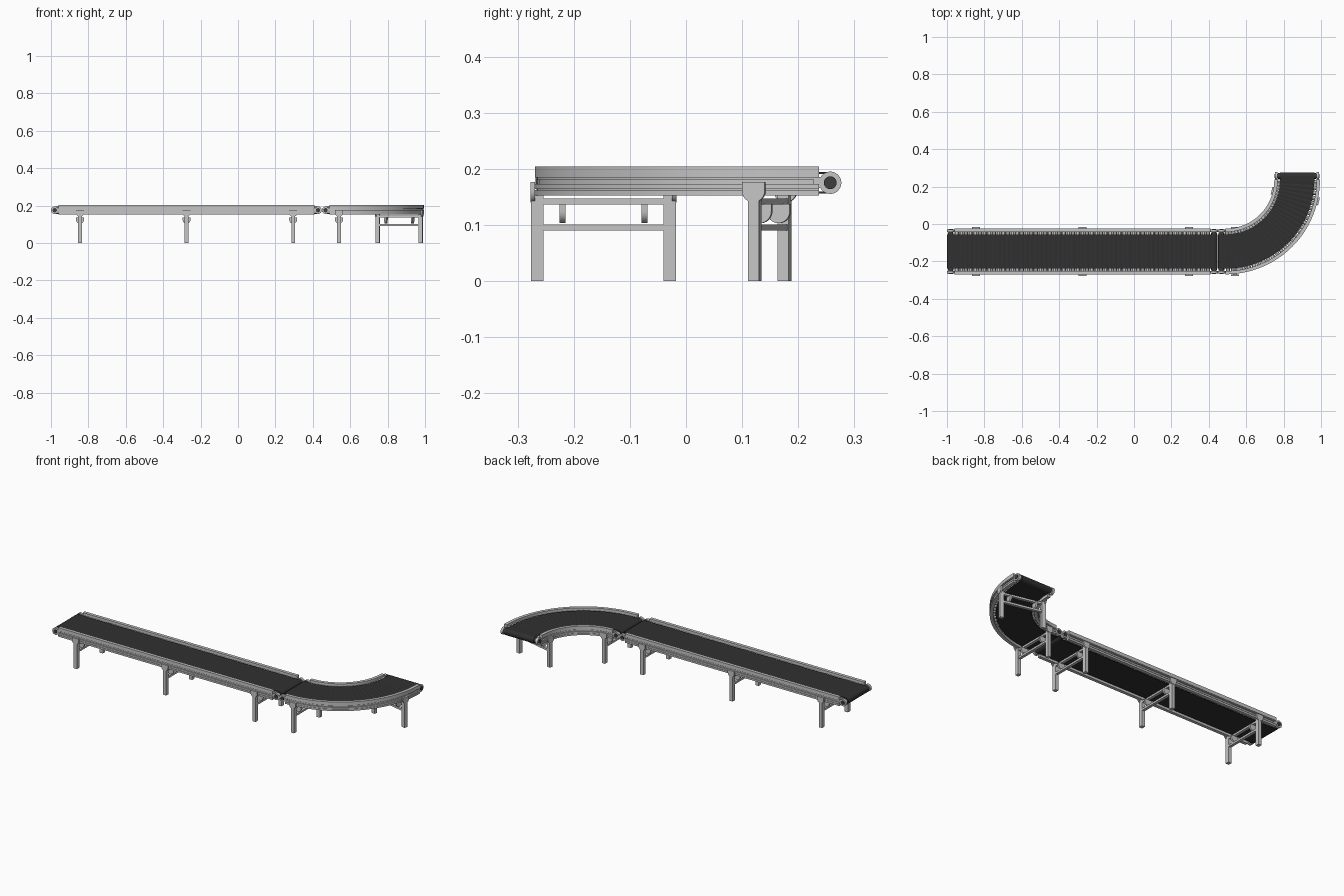
import bpy, bmesh, math
from mathutils import Matrix, Vector

if "Cube" in bpy.data.objects:
    bpy.data.objects.remove(bpy.data.objects["Cube"])

# Centreline: straight along +x at YC, then a quarter turn toward +y
XC, YC, YA = 0.49, -0.147, 0.235
R = YA - YC
L = R * math.pi / 2
ZR, RR = 0.175, 0.020          # end roller height and radius


def mat(name, c):
    m = bpy.data.materials.new(name)
    m.diffuse_color = (*c, 1)
    m.use_nodes = True
    m.node_tree.nodes["Principled BSDF"].inputs["Base Color"].default_value = m.diffuse_color
    return m


METAL = mat("light grey metal", (0.56, 0.56, 0.56))
BELT = mat("black rubber", (0.03, 0.03, 0.03))
DARK = mat("dark bearing", (0.045, 0.045, 0.045))


def frame(s):
    """Matrix at path distance s: local x along path, y to the left."""
    a = min(max(s / R, 0), math.pi / 2)
    p = Vector((XC + R * math.sin(a), YA - R * math.cos(a), 0))
    extra = s if s < 0 else max(s - L, 0)
    p += Vector((math.cos(a), math.sin(a), 0)) * extra
    return Matrix.Translation(p) @ Matrix.Rotation(a, 4, 'Z')


def finish(name, bm, m, smooth=True):
    bmesh.ops.recalc_face_normals(bm, faces=bm.faces)
    me = bpy.data.meshes.new(name)
    bm.to_mesh(me)
    bm.free()
    me.materials.append(m)
    if smooth:
        me.shade_smooth()
        me.set_sharp_from_angle(angle=math.radians(30))
    ob = bpy.data.objects.new(name, me)
    bpy.context.collection.objects.link(ob)
    return ob


def box(bm, M, x0, x1, y0, y1, z0, z1):
    T = Matrix.Translation(((x0 + x1) / 2, (y0 + y1) / 2, (z0 + z1) / 2))
    S = Matrix.Diagonal((x1 - x0, y1 - y0, z1 - z0, 1))
    bmesh.ops.create_cube(bm, size=1, matrix=M @ T @ S)


def cyl(bm, M, y0, y1, z, r, n=16):
    T = Matrix.Translation((0, (y0 + y1) / 2, z)) @ Matrix.Rotation(math.pi / 2, 4, 'X')
    bmesh.ops.create_cone(bm, cap_ends=True, segments=n, radius1=r, radius2=r,
                          depth=y1 - y0, matrix=M @ T)


def shield(bm, M, y0, y1, ztop, zc, r):
    """Plate with flat top and half-round bottom."""
    pts = [(-r, ztop), (r, ztop)]
    pts += [(r * math.cos(t * math.pi / 12), zc - r * math.sin(t * math.pi / 12)) for t in range(13)]
    f = bm.faces.new([bm.verts.new(M @ Vector((x, y0, z))) for x, z in pts])
    ext = bmesh.ops.extrude_face_region(bm, geom=[f])
    d = M.to_3x3() @ Vector((0, y1 - y0, 0))
    bmesh.ops.translate(bm, vec=d, verts=[v for v in ext['geom'] if isinstance(v, bmesh.types.BMVert)])


def stations(s0, s1):
    """Path stops; fine steps only where the path bends."""
    return sorted({s0, s1} | {L * i / 40 for i in range(41) if s0 < L * i / 40 < s1})


# Side rail section: channel with two grooves and a guard on top
SECTION = [(0.104, 0.152), (0.122, 0.152), (0.122, 0.162), (0.119, 0.162),
           (0.119, 0.164), (0.122, 0.164), (0.122, 0.173), (0.114, 0.173),
           (0.114, 0.181), (0.119, 0.181), (0.119, 0.184), (0.122, 0.184),
           (0.122, 0.204), (0.104, 0.204)]


def rail(name, s0, s1, side):
    bm = bmesh.new()
    rings = []
    for s in stations(s0, s1):
        M = frame(s)
        rings.append([bm.verts.new(M @ Vector((0, side * u, z))) for u, z in SECTION])
    n = len(SECTION)
    for a, b in zip(rings, rings[1:]):
        for i in range(n):
            j = (i + 1) % n
            bm.faces.new((a[i], a[j], b[j], b[i]))
    bm.faces.new(rings[0])
    bm.faces.new(rings[-1])
    finish(name, bm, METAL)


def belt(name, s0, s1, rolls):
    """Loop over the rollers, round both ends and back underneath."""
    r, pts = RR - 0.001, []
    for i, s in enumerate(rolls):            # slight sag between rollers
        pts.append((s, ZR + r))
        if i < len(rolls) - 1:
            pts.append(((s + rolls[i + 1]) / 2, ZR + r - 0.0015))
    arc = [math.pi * (0.5 - k / 12) for k in range(13)]
    pts += [(s1 + r * math.cos(a), ZR + r * math.sin(a)) for a in arc]
    pts += [(s, ZR - r) for s in reversed(stations(s0, s1)[1:-1])]
    pts += [(s0 - r * math.cos(a), ZR + r * math.sin(a)) for a in reversed(arc)]
    bm = bmesh.new()
    rows = [[bm.verts.new(frame(s) @ Vector((0, u, z))) for u in (-0.092, 0.092)] for s, z in pts]
    for a, b in zip(rows, rows[1:] + rows[:1]):
        bm.faces.new((a[0], a[1], b[1], b[0]))
    ob = finish(name, bm, BELT, False)
    mod = ob.modifiers.new("thickness", 'SOLIDIFY')
    mod.thickness = 0.003
    mod.offset = -1


def conveyor(tag, s0, s1, count):
    """One section between end roller centres s0 and s1."""
    a, b = s0 + 0.02, s1 - 0.02
    for nm, side in (("left", 1), ("right", -1)):
        rail(f"{tag}_{nm}_rail", a, b, side)
    rolls = [a + 0.012 + (b - a - 0.024) * i / (count - 1) for i in range(count)]
    belt(f"{tag}_belt", s0, s1, rolls)
    # carrying rollers
    bm = bmesh.new()
    for s in rolls:
        cyl(bm, frame(s), -0.108, 0.108, 0.179, 0.0115, 12)
    finish(f"{tag}_rollers", bm, METAL)
    # end rollers, bearing plates and dark bearing caps
    plates, caps = bmesh.new(), bmesh.new()
    for s, d in ((s0, 1), (s1, -1)):
        M = frame(s)
        cyl(caps, M, -0.102, 0.102, ZR, 0.0155, 24)
        for side in (1, -1):
            y0, y1 = sorted((side * 0.104, side * 0.118))
            cyl(plates, M, y0, y1, ZR, RR, 24)
            x0, x1 = sorted((0, d * 0.03))
            y2, y3 = sorted((side * 0.106, side * 0.117))
            box(plates, M, x0, x1, y2, y3, 0.166, 0.184)
            c0, c1 = sorted((side * 0.1, side * 0.121))
            cyl(caps, M, c0, c1, ZR, 0.0115, 16)
    finish(f"{tag}_bearing_plates", plates, METAL)
    finish(f"{tag}_end_rollers", caps, DARK)


def stand(name, M):
    bm = bmesh.new()
    for side in (1, -1):
        y0, y1 = sorted((side * 0.107, side * 0.129))
        box(bm, M, -0.010, 0.010, y0, y1, 0, 0.152)             # leg
        y0, y1 = sorted((side * 0.122, side * 0.130))
        shield(bm, M, y0, y1, 0.176, 0.161, 0.021)              # rail bracket
        y0, y1 = sorted((side * 0.068, side * 0.078))
        shield(bm, M, y0, y1, 0.137, 0.124, 0.021)              # hanger plate
    box(bm, M, -0.008, 0.008, -0.11, 0.11, 0.136, 0.147)        # top bar
    box(bm, M, -0.008, 0.008, -0.11, 0.11, 0.090, 0.101)        # lower bar
    finish(name, bm, METAL)


conveyor("straight", -1.47, -0.062, 55)
conveyor("curved", -0.022, L + 0.022, 27)

# Stands under both sections
for i, x in enumerate((-0.845, -0.275, 0.295, 0.54)):
    stand(f"stand_{i + 1}", Matrix.Translation((x, YC, 0)))
stand("stand_5", frame(R * math.radians(77)))
